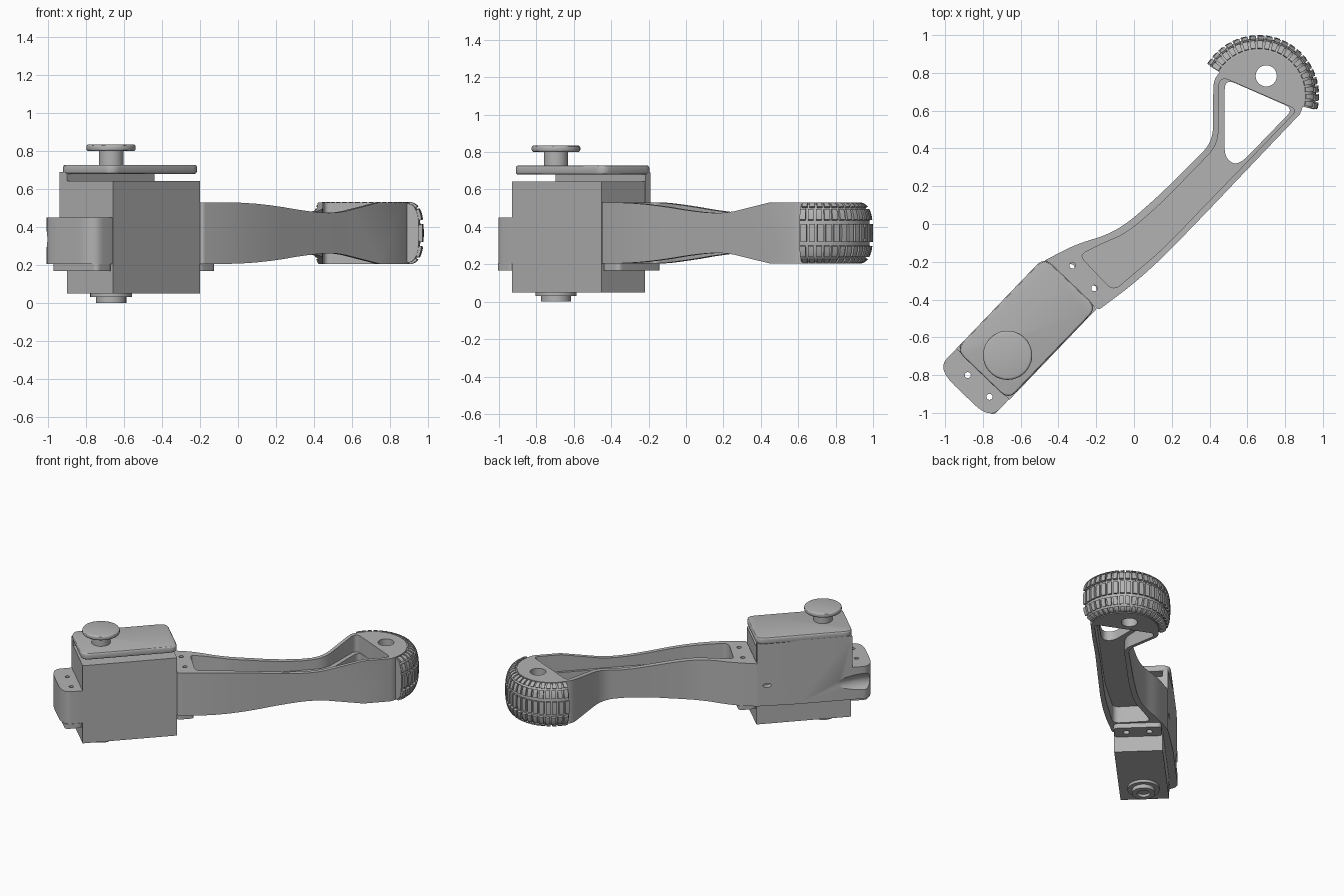
import bpy, bmesh, math
from mathutils import Vector

if "Cube" in bpy.data.objects:
    bpy.data.objects.remove(bpy.data.objects["Cube"], do_unlink=True)

grey = bpy.data.materials.new("plain_grey")
grey.use_nodes = True
grey.diffuse_color = (0.45, 0.45, 0.45, 1)
grey.node_tree.nodes["Principled BSDF"].inputs["Base Color"].default_value = grey.diffuse_color

ANGLE = math.radians(46.2)          # direction of the limb on the ground plane
CU, SU = math.cos(ANGLE), math.sin(ANGLE)
MID = 0.3675                        # middle height of the arm
HUB = Vector((0.66, 0.68))          # centre of the tyre arc
parts = []


def W(u, v, r=0):
    """Point along (u) and across (v) the limb, with a corner radius."""
    return (u * CU - v * SU, u * SU + v * CU, r)


def rounded(points, steps=6):
    """Outline with each corner cut back by its radius and curved."""
    out = []
    for i, p in enumerate(points):
        c = Vector(p[:2])
        r = p[2] if len(p) > 2 else 0
        if not r:
            out.append(c)
            continue
        a = Vector(points[i - 1][:2])
        b = Vector(points[(i + 1) % len(points)][:2])
        a = c + (a - c).normalized() * min(r, (a - c).length * 0.49)
        b = c + (b - c).normalized() * min(r, (b - c).length * 0.49)
        for k in range(steps + 1):
            t = k / steps
            out.append(a * (1 - t) ** 2 + c * 2 * t * (1 - t) + b * t * t)
    return out


def finish(name, bm, keep=True):
    bmesh.ops.recalc_face_normals(bm, faces=bm.faces)
    me = bpy.data.meshes.new(name)
    bm.to_mesh(me)
    bm.free()
    ob = bpy.data.objects.new(name, me)
    bpy.context.collection.objects.link(ob)
    me.materials.append(grey)
    if keep:
        parts.append(ob)
    else:
        ob.hide_render = True
    return ob


def extrude(name, ring, offset, keep=True):
    """Prism from a ring of 3D points."""
    bm = bmesh.new()
    face = bm.faces.new([bm.verts.new(p) for p in ring])
    res = bmesh.ops.extrude_face_region(bm, geom=[face])
    bmesh.ops.translate(bm, verts=[g for g in res["geom"] if isinstance(g, bmesh.types.BMVert)], vec=offset)
    return finish(name, bm, keep)


def prism(name, points, z0, z1, keep=True):
    return extrude(name, [(p.x, p.y, z0) for p in rounded(points)], (0, 0, z1 - z0), keep)


def block(name, u0, u1, v0, v1, z0, z1, r=0):
    return prism(name, [W(u0, v0, r), W(u1, v0, r), W(u1, v1, r), W(u0, v1, r)], z0, z1)


def disc(x, y, r, z0, z1, name="hole_cutter", keep=False, n=32):
    ring = [(x + r * math.cos(math.tau * i / n), y + r * math.sin(math.tau * i / n)) for i in range(n)]
    return prism(name, ring, z0, z1, keep)


def cut(ob, *cutters, op="DIFFERENCE"):
    for c in cutters:
        m = ob.modifiers.new("cut", "BOOLEAN")
        m.operation, m.object, m.solver = op, c, "EXACT"
    bake(ob)
    for c in cutters:
        bpy.data.objects.remove(c, do_unlink=True)


def bake(ob):
    dg = bpy.context.evaluated_depsgraph_get()
    me = bpy.data.meshes.new_from_object(ob.evaluated_get(dg))
    ob.modifiers.clear()
    ob.data = me


def bevel(ob, width, segments=3):
    m = ob.modifiers.new("bevel", "BEVEL")
    m.width, m.segments, m.angle_limit = width, segments, math.radians(50)
    bake(ob)


# Arm: outline seen from above, trimmed to its waisted side profile
right_edge = [W(-0.46, -0.18, 0.02), (0.0, -0.315, 0.1), (0.16, -0.17, 0.1), (0.43, 0.11, 0.1), (0.61, 0.30)]
end_arc = [tuple(HUB + 0.24 * Vector((math.cos(a), math.sin(a))))
           for a in (math.radians(-24 + 171 * i / 24) for i in range(25))]
left_edge = [(0.42, 0.76, 0.05), (0.418, 0.435, 0.08), (0.135, 0.153, 0.1), (-0.04, 0.0, 0.1),
             (-0.15, -0.06, 0.06), (-0.315, -0.11, 0.08), W(-0.46, 0.205)]
arm = prism("arm", right_edge + end_arc + left_edge, 0.0, 0.8)
heights = [(-0.7, .1625), (-0.3, .1625), (-0.2, .16), (-0.1, .155), (0, .147), (0.1, .137), (0.2, .125),
           (0.3, .115), (0.38, .109), (0.45, .107), (0.52, .109), (0.58, .116), (0.84, .1625), (1.5, .1625)]
side = [(s, MID + h) for s, h in heights] + [(s, MID - h) for s, h in reversed(heights)]
trim = extrude("arm_trim", [(*W(s, -1)[:2], z) for s, z in side], Vector((*W(0, 2)[:2], 0)), False)
cut(arm, trim, op="INTERSECT")

# Pockets above and below the web, triangular window, axle and screw holes
pocket = [(-0.29, -0.165, 0.04), (-0.11, -0.355, 0.05), (0.15, -0.135, 0.1), (0.42, 0.145, 0.1),
          (0.865, 0.605, 0.04), (0.45, 0.785, 0.06), (0.447, 0.42, 0.08), (0.135, 0.10, 0.1),
          (-0.04, -0.05, 0.1), (-0.16, -0.1, 0.05)]
window = [(0.48, 0.77, 0.06), (0.845, 0.61, 0.05), (0.55, 0.305, 0.08), (0.48, 0.35, 0.05)]
cut(arm,
    prism("pocket_top", pocket, MID + 0.035, 0.9, False),
    prism("pocket_bottom", pocket, -0.1, MID - 0.035, False),
    prism("window_cutter", window, -0.2, 1, False),
    disc(0.70, 0.784, 0.056, -0.2, 1),
    *[disc(x, y, 0.016, -0.2, 1) for x, y in ((-0.325, -0.22), (-0.21, -0.34))])


# Tyre: partial ring with raised tread blocks
def tyre_point(phi, lift):
    c, s = math.cos(phi), math.sin(phi)
    return (0.235 + (0.068 + lift) * abs(c) ** 0.75,
            MID + (0.156 + lift * 0.5) * math.copysign(abs(s) ** 0.75, s))


def sweep(bm, section, a0, a1, steps):
    rings = []
    for i in range(steps + 1):
        a = math.radians(a0 + (a1 - a0) * i / steps)
        rings.append([bm.verts.new((HUB.x + r * math.cos(a), HUB.y + r * math.sin(a), z)) for r, z in section])
    n = len(section)
    for p, q in zip(rings, rings[1:]):
        for j in range(n):
            bm.faces.new((p[j], p[(j + 1) % n], q[(j + 1) % n], q[j]))
    bm.faces.new(rings[0])
    bm.faces.new(rings[-1])


START, END, COUNT = -14, 149, 20
bm = bmesh.new()
body = [tyre_point(math.radians(-90 + 7.5 * i), 0) for i in range(25)]
sweep(bm, body, START, END, 40)
finish("tyre_body", bm)

bm = bmesh.new()
pitch = (END - START) / COUNT
for row, (lo, hi) in enumerate([(-84, -54), (-46, -19), (-11, 11), (19, 46), (54, 84)]):
    phis = [math.radians(lo + (hi - lo) * i / 4) for i in range(5)]
    section = [tyre_point(p, 0.017) for p in phis] + [tyre_point(p, -0.01) for p in reversed(phis)]
    for k in range(COUNT):
        a = START + pitch * (k + (0.08 if row % 2 else 0.22))
        sweep(bm, section, a, a + pitch * 0.7, 2)
finish("tyre_tread", bm)

# Servo: case, mounting ears, pivot below
block("servo_case", -1.128, -0.463, -0.168, 0.168, 0.05, 0.642)
for name, u0, u1 in (("servo_ear_rear", -1.25, -1.128), ("servo_ear_front", -0.463, -0.34)):
    ear = block(name, u0, u1, -0.165, 0.165, 0.168, 0.204, 0.03)
    mid = (u0 + u1) / 2
    cut(ear, *[disc(*W(mid, v)[:2], 0.022, 0, 1) for v in (-0.08, 0.08)])
PX, PY = W(-0.965, 0.002)[:2]
disc(PX, PY, 0.11, 0.03, 0.05, "pivot_flange", True)
pivot = disc(PX, PY, 0.08, 0.0, 0.03, "pivot_boss", True)
cut(pivot, disc(PX, PY, 0.045, -0.1, 0.02))

# Bracket: side wall, rear block, scooped at the outer rear corner
wall = prism("bracket_wall", [W(-0.46, 0.168), W(-0.46, 0.205), W(-0.75, 0.222), W(-1.128, 0.222),
                              W(-1.128, 0.168)], 0.205, 0.69)
rear = prism("bracket_rear", [W(-1.128, -0.165), W(-1.128, 0.222), W(-1.275, 0.222, 0.13),
                              W(-1.275, -0.165, 0.115)], 0.205, 0.45)


def scoop():
    bm = bmesh.new()
    bmesh.ops.create_uvsphere(bm, u_segments=32, v_segments=16, radius=1)
    for v in bm.verts:
        x, y, z = v.co
        v.co = (*W(-1.28 + 0.4 * x, 0.335 + 0.15 * y)[:2], 0.335 + 0.1 * z)
    return finish("scoop_cutter", bm, False)


cable_hole = [(*W(-0.53 + 0.03 * math.cos(a), 0.1)[:2], 0.36 + 0.015 * math.sin(a))
              for a in (math.tau * i / 16 for i in range(16))]
cut(wall, scoop(), extrude("cable_cutter", cable_hole, Vector((*W(0, 0.3)[:2], 0)), False))
cut(rear, scoop(), *[disc(x, y, 0.016, 0, 1) for x, y in ((-0.88, -0.80), (-0.765, -0.915))])

# Top plate with its knob
plate = block("top_plate", -1.132, -0.455, -0.165, 0.222, 0.68, 0.728, 0.06)
bevel(plate, 0.012)
disc(PX, PY, 0.065, 0.72, 0.81, "knob_stem", True)
knob = disc(PX, PY, 0.13, 0.80, 0.835, "knob_cap", True, 48)
bevel(knob, 0.012)

# Shading
bpy.ops.object.select_all(action="DESELECT")
for ob in parts:
    ob.select_set(True)
bpy.context.view_layer.objects.active = parts[0]
bpy.ops.object.shade_smooth_by_angle(angle=math.radians(30))
